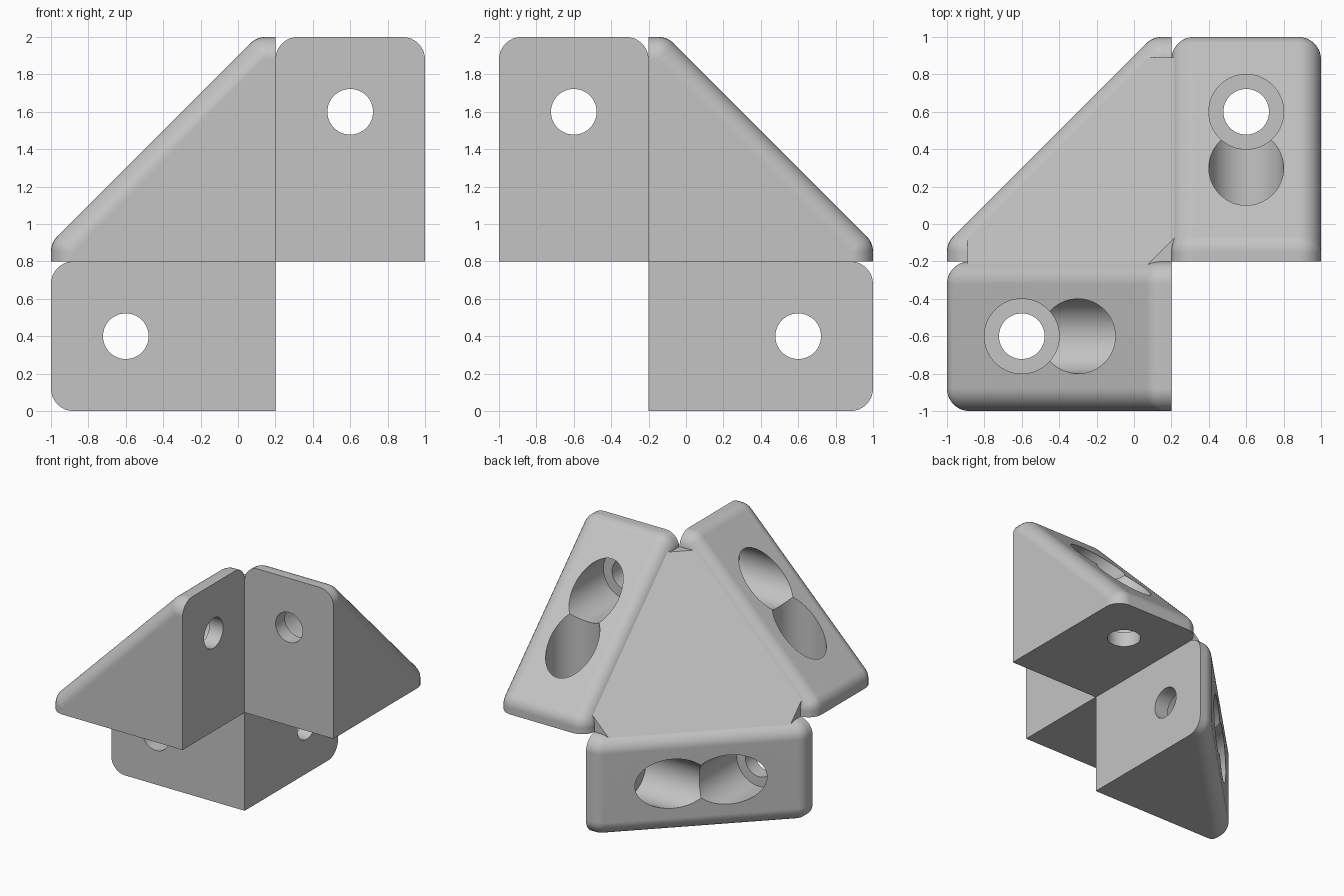
import bpy, bmesh, math
from mathutils import Matrix, Vector

cube = bpy.data.objects.get("Cube")
if cube:
    bpy.data.objects.remove(cube, do_unlink=True)

LEG, DEPTH, R = 1.2, 0.8, 0.12      # leg length, width and edge rounding
SLOPE = 1.3                         # sloped face lies on a + b = SLOPE
SEAT, HOLE, BORE = 0.12, 0.122, 0.2
ALONG = 0.8                         # hole distance from the inner corner
SEGS = 8

# Local axes a, b, c run from the inner corner: left-to-right flipped, back, up
to_world = Matrix(((-1, 0, 0, 0.2), (0, 1, 0, -0.2), (0, 0, 1, 0.8), (0, 0, 0, 1)))
cycle = Matrix(((0, 0, 1, 0), (1, 0, 0, 0), (0, 1, 0, 0), (0, 0, 0, 1)))

grey = bpy.data.materials.new("light_grey")
grey.use_nodes = True
COLOUR = (0.55, 0.55, 0.55, 1)
grey.diffuse_color = COLOUR
grey.node_tree.nodes["Principled BSDF"].inputs["Base Color"].default_value = COLOUR


def add_object(name, mesh):
    obj = bpy.data.objects.new(name, mesh)
    bpy.context.collection.objects.link(obj)
    return obj


def hull_mesh(name, points):
    bm = bmesh.new()
    for p in points:
        bm.verts.new(p)
    bmesh.ops.remove_doubles(bm, verts=bm.verts[:], dist=0.0005)
    bmesh.ops.convex_hull(bm, input=bm.verts[:])
    loose = [v for v in bm.verts if not v.link_faces]
    bmesh.ops.delete(bm, geom=loose, context='VERTS')
    bmesh.ops.dissolve_limit(bm, angle_limit=math.radians(0.3),
                             verts=bm.verts[:], edges=bm.edges[:])
    bmesh.ops.recalc_face_normals(bm, faces=bm.faces[:])
    mesh = bpy.data.meshes.new(name)
    bm.to_mesh(mesh)
    bm.free()
    mesh.materials.append(grey)
    return mesh


def activate(obj):
    bpy.ops.object.select_all(action='DESELECT')
    obj.select_set(True)
    bpy.context.view_layer.objects.active = obj


def drill(obj, axis, radius, start, end):
    """Cut a round hole along local axis 0 or 1."""
    centre = Vector((ALONG, ALONG, -DEPTH / 2))
    centre[axis] = (start + end) / 2
    rot = (0, math.pi / 2, 0) if axis == 0 else (math.pi / 2, 0, 0)
    bpy.ops.mesh.primitive_cylinder_add(vertices=64, radius=radius, depth=end - start,
                                        location=centre, rotation=rot)
    cutter = bpy.context.object
    cutter.hide_render = True
    cutter.data.materials.append(grey)
    activate(obj)
    mod = obj.modifiers.new("hole", 'BOOLEAN')
    mod.operation = 'DIFFERENCE'
    mod.solver = 'EXACT'
    mod.object = cutter
    bpy.ops.object.modifier_apply(modifier=mod.name)
    bpy.data.objects.remove(cutter, do_unlink=True)


# Wedge: rounded triangular prism built from shrinking profile slices
far = LEG - R
near = SLOPE - far - R * math.sqrt(2)
points = []
for i in range(SEGS + 1):
    phi = math.pi / 2 * i / SEGS
    rad, inset = R * math.sin(phi), R * (1 - math.cos(phi))
    profile = [(0, 0), (far + rad, 0), (0, far + rad)]
    for j in range(SEGS + 1):
        t = math.pi / 4 * j / SEGS
        u, v = far + rad * math.cos(t), near + rad * math.sin(t)
        profile += [(u, v), (v, u)]
    for c in (-inset, inset - DEPTH):
        points += [(u, v, c) for u, v in profile]

wedge = add_object("lower_wedge", hull_mesh("lower_wedge", points))

# Screw holes and counterbores through both legs
for axis in (0, 1):
    drill(wedge, axis, BORE, SEAT, 1.6)
    drill(wedge, axis, HOLE, -0.2, 0.3)
activate(wedge)
bpy.ops.object.shade_smooth_by_angle(angle=math.radians(30))

# Repeat the wedge around the inner corner
wedges = [wedge]
for name in ("right_wedge", "front_wedge"):
    wedges.append(add_object(name, wedge.data.copy()))
turn = Matrix.Identity(4)
for obj in wedges:
    obj.data.transform(to_world @ turn)
    obj.data.flip_normals()
    turn = cycle @ turn
    mod = obj.modifiers.new("even_shading", 'WEIGHTED_NORMAL')
    mod.keep_sharp = True

# Core: blunt-tipped corner gusset that joins the three wedges
CAP, SINK = 1.09, 0.06
SIDE = LEG - CAP + SINK
tips = [(0, 0, 0)]
for p in ((CAP, 0, 0), (CAP, SIDE, -SINK), (CAP, -SINK, SIDE)):
    for k in range(3):
        tips.append(p[k:] + p[:k])
core = add_object("corner_gusset", hull_mesh("corner_gusset", tips))
core.data.transform(to_world)
core.data.flip_normals()
